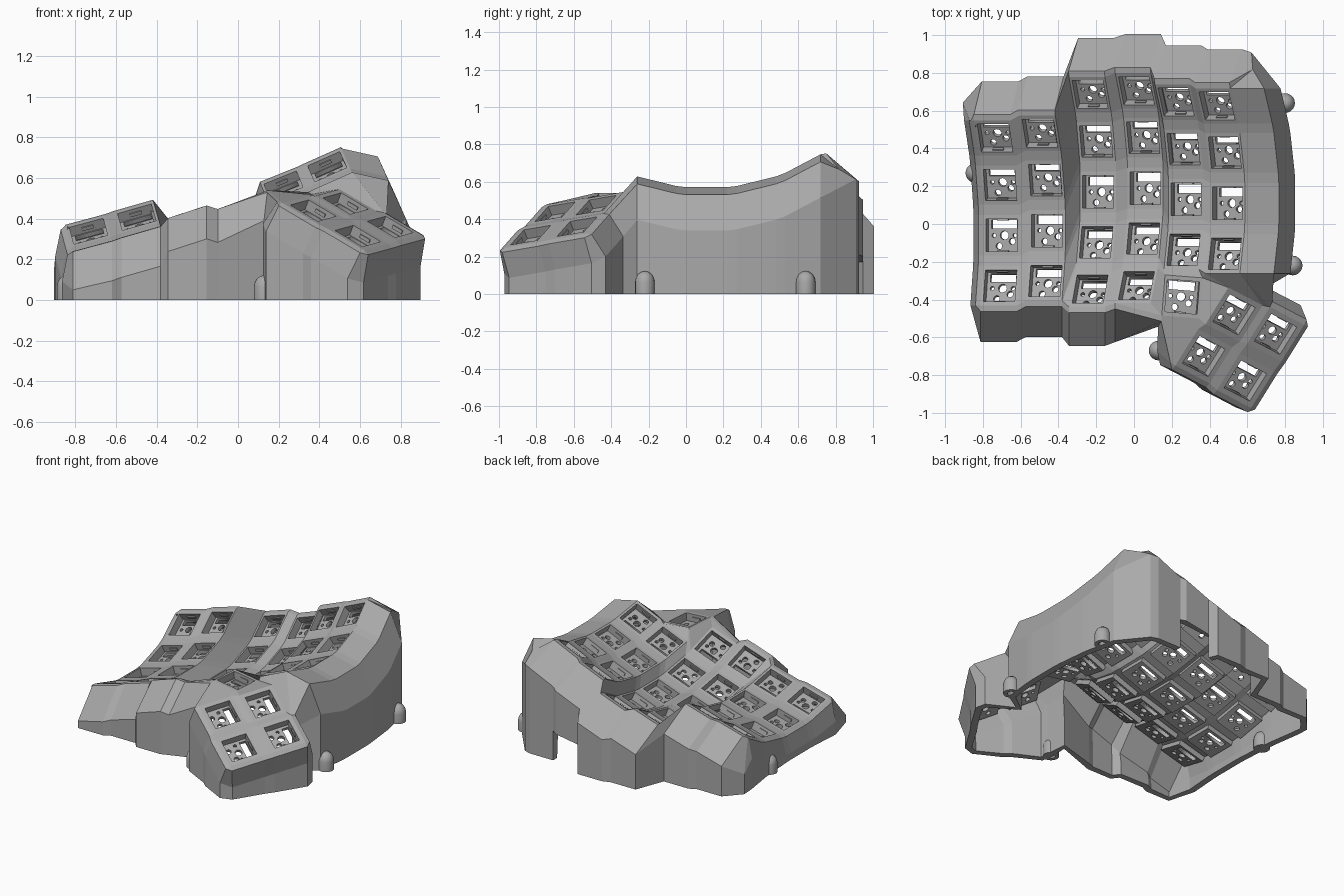
import bpy, bmesh
from math import radians, sin, cos, pi
from mathutils import Matrix, Vector

if "Cube" in bpy.data.objects:
    bpy.data.objects.remove(bpy.data.objects["Cube"], do_unlink=True)

grey = bpy.data.materials.new("plain_grey")
grey.use_nodes = True
COLOUR = (0.4, 0.4, 0.4, 1)
grey.diffuse_color = COLOUR
grey.node_tree.nodes["Principled BSDF"].inputs["Base Color"].default_value = COLOUR


def add_object(name, mesh, matrix=None):
    if not mesh.materials:
        mesh.materials.append(grey)
    ob = bpy.data.objects.new(name, mesh)
    bpy.context.scene.collection.objects.link(ob)
    if matrix:
        ob.matrix_world = matrix
    return ob


# Key frames: concave columns, each with a centre, a sideways roll and a row range
BOWL, STEP = 1.03, radians(15)
HALF_X, HALF_Y, HOLE = 0.1, 0.108, 0.086
COLUMNS = [  # x, y, z, roll, rows
    (-0.70, -0.06, 0.205, 15, 4), (-0.46, -0.035, 0.275, 16, 4),
    (-0.19, 0.17, 0.245, 18, 5), (0.06, 0.19, 0.295, 20, 5),
    (0.275, 0.13, 0.435, 22, 4), (0.495, 0.11, 0.53, 24, 4)]
keys, tilts, rolls = {}, {}, {}
for c, (x, y, z, roll, rows) in enumerate(COLUMNS):
    for r in range(rows):
        tilt = Matrix.Rotation(STEP * (2 - r), 4, 'X')
        lean = Matrix.Rotation(-radians(roll), 4, 'Y')
        up = Matrix.Translation((0, 0, BOWL))
        keys[c, r] = Matrix.Translation((x, y, z)) @ lean @ up @ tilt @ up.inverted()
        tilts[c, r], rolls[c, r] = tilt.to_3x3(), lean.to_3x3()


def frame(loc, u, v):
    u = Vector(u).normalized()
    n = u.cross(Vector(v)).normalized()
    m = Matrix((u, n.cross(u), n)).transposed().to_4x4()
    m.translation = loc
    return m


# Thumb cluster: one inner key and a two by two block
U, V = (0.22, -0.115, -0.13), (0.16, 0.235, 0.035)
keys["T1"] = frame((0.255, -0.385, 0.53), (1, -0.08, -0.1), (0.08, 1, 0))
keys["T2"] = frame((0.53, -0.48, 0.475), U, V)
keys["T3"] = frame((0.75, -0.583, 0.36), U, V)
keys["T4"] = frame((0.37, -0.7, 0.44), U, V)
keys["T5"] = frame((0.59, -0.83, 0.315), U, V)


def corner(key, name):
    hx, hy = (0.115, 0.115) if key in ("T2", "T3", "T4", "T5") else (HALF_X, HALF_Y)
    sx = -1 if name[1] == "l" else 1
    sy = 1 if name[0] == "t" else -1
    return keys[key] @ Vector((sx * hx, sy * hy, 0))


bm = bmesh.new()
cache = {}


def face(*points):
    verts = []
    for p in points:
        k = tuple(round(a, 4) for a in p)
        if k not in cache:
            cache[k] = bm.verts.new(p)
        if cache[k] not in verts:
            verts.append(cache[k])
    if len(verts) > 2 and not bm.faces.get(verts):
        return bm.faces.new(verts)


def web(*refs):
    return face(*[corner(k, n) for k, n in refs])


# Key plates, each a frame round a square hole
RING = ("tl", "tr", "br", "bl")
plate_faces = []
for key, m in keys.items():
    inner = [m @ Vector((a * HOLE, b * HOLE, 0)) for a, b in ((-1, 1), (1, 1), (1, -1), (-1, -1))]
    for i in range(4):
        j = (i + 1) % 4
        plate_faces.append(face(corner(key, RING[i]), corner(key, RING[j]), inner[j], inner[i]))

# Webs between rows, between columns and at their crossings
for c, r in [k for k in keys if isinstance(k, tuple)]:
    below, side, diag = (c, r + 1), (c + 1, r), (c + 1, r + 1)
    if below in keys:
        web(((c, r), "bl"), ((c, r), "br"), (below, "tr"), (below, "tl"))
    if side in keys:
        web(((c, r), "tr"), (side, "tl"), (side, "bl"), ((c, r), "br"))
    if below in keys and side in keys and diag in keys:
        web(((c, r), "br"), (side, "bl"), (diag, "tl"), (below, "tr"))

# Webs that join the thumb cluster to the columns
B3, C3, C4, D3, D4, E3, F3 = (1, 3), (2, 3), (2, 4), (3, 3), (3, 4), (4, 3), (5, 3)
web((C3, "bl"), (C4, "tl"), (B3, "br"))
web((C4, "tl"), (C4, "bl"), (B3, "br"))
web((D3, "br"), (E3, "bl"), ("T1", "tl"), (D4, "tr"))
web((D4, "tr"), ("T1", "tl"), ("T1", "bl"), (D4, "br"))
web((D4, "bl"), (D4, "br"), ("T1", "bl"))
web((E3, "bl"), (E3, "br"), ("T1", "tr"), ("T1", "tl"))
web((E3, "br"), (F3, "bl"), ("T1", "tr"))
web((F3, "bl"), ("T2", "tl"), ("T1", "tr"))
web((F3, "bl"), (F3, "br"), ("T2", "tr"), ("T2", "tl"))
web((F3, "br"), ("T3", "tl"), ("T2", "tr"))
web(("T1", "tr"), ("T2", "tl"), ("T2", "bl"), ("T1", "br"))
web(("T1", "br"), ("T2", "bl"), ("T4", "tl"))
web(("T1", "bl"), ("T1", "br"), ("T4", "tl"), ("T4", "bl"))
web(("T2", "bl"), ("T2", "br"), ("T4", "tr"), ("T4", "tl"))
web(("T3", "bl"), ("T3", "br"), ("T5", "tr"), ("T5", "tl"))
web(("T2", "tr"), ("T3", "tl"), ("T3", "bl"), ("T2", "br"))
web(("T4", "tr"), ("T5", "tl"), ("T5", "bl"), ("T4", "br"))
web(("T2", "br"), ("T3", "bl"), ("T5", "tl"), ("T4", "tr"))

# Skirt: a chain of wall sections round the rim, from plate edge to ground
skirt = []


def section(key, name, dx, dy, shoulder=None, out=0.1, drop=0.24):
    p = corner(key, name)
    if isinstance(key, str):
        rot, out, drop = keys[key].to_3x3(), 0.06, 0.15
    elif dy > 0:
        rot = rolls[key] @ tilts[key]
    else:
        rot = tilts[key] if dy else rolls[key]
    mid = p + (Vector(shoulder) if shoulder else rot @ Vector((dx * 0.03, dy * 0.03, -0.01)))
    low = p + rot @ Vector((dx * out, dy * out, -drop))
    low.z = max(low.z, 0.05)
    skirt.append((p, mid, low, Vector((low.x, low.y, low.z * 0.4)), Vector((low.x, low.y, 0)),
                  (key, name)))


for c in range(6):
    section((c, 0), "tl", 0, 1)
    section((c, 0), "tr", 0, 1)
section((5, 0), "tr", 0.5, 0.8, shoulder=(0.12, 0.1, -0.08))
for r in range(4):
    for name in ("tr", "br"):
        section((5, r), name, 1, 0, shoulder=(0.18, 0, -0.04), out=0.15, drop=0.32)
for key, name, dx, dy in (("T3", "tl", 0, 1), ("T3", "tr", 0, 1),
                          ("T3", "tr", 1, 0), ("T3", "br", 1, 0), ("T5", "tr", 1, 0),
                          ("T5", "br", 1, 0), ("T5", "br", 0, -1), ("T5", "bl", 0, -1),
                          ("T4", "br", 0, -1), ("T4", "bl", 0, -1), ("T4", "bl", -1, 0),
                          ("T1", "bl", 0, -1)):
    section(key, name, dx, dy)
section(D4, "bl", 0, -1)
section(C4, "br", 0, -1)
section(C4, "bl", 0, -1)
for key in (B3, (0, 3)):
    section(key, "br", 0, -1, out=0.135)
    section(key, "bl", 0, -1, out=0.135)
for r in (3, 2, 1, 0):
    section((0, r), "bl", -1, 0, out=0.09, drop=0.13)
    section((0, r), "tl", -1, 0, out=0.09, drop=0.13)
section((0, 0), "tl", -0.6, -0.3)

PORT = (((4, 0), "tl"), ((4, 0), "tr"))  # cable opening in the back wall
for a, b in zip(skirt, skirt[1:] + skirt[:1]):
    for i in range(4):
        if not (i == 3 and a[5] in PORT):
            face(a[i], b[i], b[i + 1], a[i + 1])

bmesh.ops.recalc_face_normals(bm, faces=bm.faces)
if sum(f.normal.z for f in plate_faces) < 0:
    bmesh.ops.reverse_faces(bm, faces=bm.faces)
mesh = bpy.data.meshes.new("case_shell")
bm.to_mesh(mesh)
bm.free()
shell = add_object("case_shell", mesh)
solid = shell.modifiers.new("wall_thickness", 'SOLIDIFY')
solid.thickness, solid.offset = 0.045, -1

# Switch socket: a drilled floor with a slot, side walls and two clips
curve = bpy.data.curves.new("socket_floor", 'CURVE')
curve.dimensions, curve.fill_mode, curve.extrude = '2D', 'BOTH', 0.012


def outline(points):
    s = curve.splines.new('POLY')
    s.points.add(len(points) - 1)
    for sp, (x, y) in zip(s.points, points):
        sp.co = (x, y, 0, 1)
    s.use_cyclic_u = True


def rect(x0, y0, x1, y1):
    outline([(x0, y0), (x1, y0), (x1, y1), (x0, y1)])


rect(-0.092, -0.092, 0.092, 0.092)
rect(-0.07, 0.035, 0.07, 0.08)
for x, y, rad in ((0, 0, 0.023), (-0.057, 0, 0.011), (0.057, 0, 0.011),
                  (0.043, -0.032, 0.017), (-0.029, -0.057, 0.017)):
    outline([(x + rad * cos(i * pi / 8), y + rad * sin(i * pi / 8)) for i in range(16)])
tmp = bpy.data.objects.new("socket_floor", curve)
bpy.context.scene.collection.objects.link(tmp)
floor = bpy.data.meshes.new_from_object(tmp.evaluated_get(bpy.context.evaluated_depsgraph_get()))
bpy.data.objects.remove(tmp, do_unlink=True)

bm = bmesh.new()
bm.from_mesh(floor)
bmesh.ops.translate(bm, verts=bm.verts, vec=(0, 0, -0.066))


def box(loc, size):
    bmesh.ops.create_cube(bm, size=1, matrix=Matrix.Translation(loc) @ Matrix.Diagonal((*size, 1)))


for s in (-1, 1):
    box((s * 0.094, 0, -0.058), (0.016, 0.204, 0.04))
    box((0, s * 0.094, -0.058), (0.172, 0.016, 0.04))
    box((0, s * 0.084, -0.028), (0.06, 0.009, 0.018))
socket = bpy.data.meshes.new("switch_socket")
bm.to_mesh(socket)
bm.free()
for m in keys.values():
    add_object("switch_socket", socket, m)

# Screw posts with domed tops and a bore from below
bm = bmesh.new()
profile = [(0, 0.122), (0.02, 0.118), (0.038, 0.104), (0.048, 0.085), (0.052, 0.065),
           (0.052, 0), (0.025, 0), (0.025, 0.07), (0, 0.07)]
ring = [bm.verts.new((x, 0, z)) for x, z in profile]
edges = [bm.edges.new(e) for e in zip(ring, ring[1:])]
bmesh.ops.spin(bm, geom=ring + edges, cent=(0, 0, 0), axis=(0, 0, 1), angle=2 * pi, steps=20)
bmesh.ops.remove_doubles(bm, verts=bm.verts, dist=0.0005)
bmesh.ops.recalc_face_normals(bm, faces=bm.faces)
post = bpy.data.meshes.new("screw_post")
bm.to_mesh(post)
bm.free()
post.shade_smooth()
post.set_sharp_from_angle(angle=radians(40))
for x, y in ((0.80, 0.64), (0.84, -0.22), (0.13, -0.67), (-0.84, 0.27)):
    add_object("screw_post", post, Matrix.Translation((x, y, 0)))
